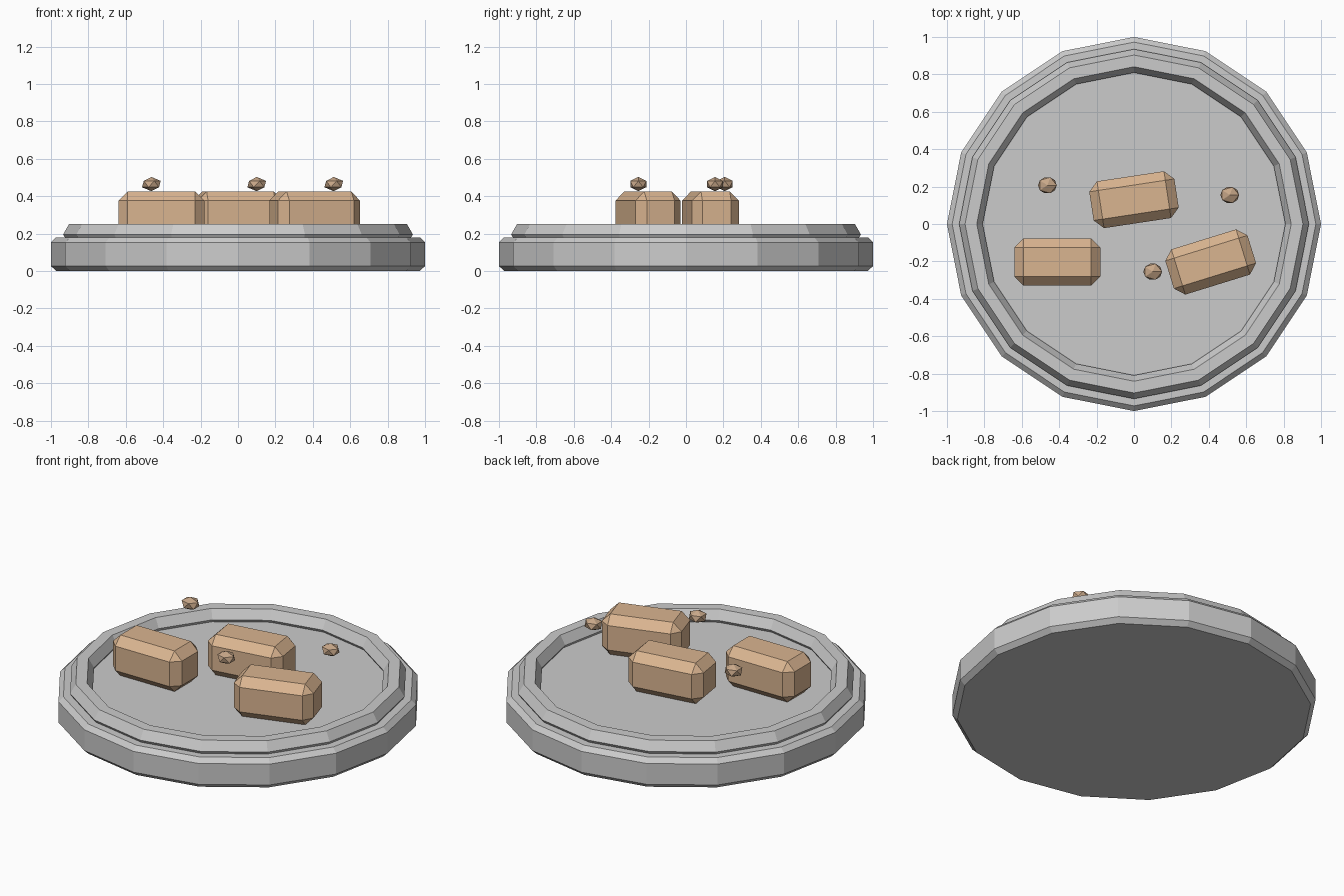
import bpy

if "Cube" in bpy.data.objects:
    bpy.data.objects.remove(bpy.data.objects["Cube"])

def material(name, color):
    m = bpy.data.materials.new(name)
    m.diffuse_color = color
    m.use_nodes = True
    m.node_tree.nodes["Principled BSDF"].inputs["Base Color"].default_value = m.diffuse_color
    return m

crust = material("crust", (0.70, 0.46, 0.28, 1))
crumb_brown = material("crumb_brown", (0.58, 0.39, 0.25, 1))

def finish(name, mat=None, bevel=0.0):
    o = bpy.context.object
    o.name = name
    bpy.ops.object.transform_apply(location=False, rotation=False, scale=True)
    if mat:
        o.data.materials.append(mat)
    if bevel:
        b = o.modifiers.new("chamfer", 'BEVEL')
        b.width = bevel
        b.segments = 1
        b.limit_method = 'ANGLE'  # keeps the shallow side edges sharp
    return o

# Plate: chamfered 16-sided disc
bpy.ops.mesh.primitive_cylinder_add(vertices=16, radius=1, depth=0.18, location=(0, 0, 0.09))
finish("plate", bevel=0.027)

# Raised rim: hexagonal-section ring half sunk into the plate
bpy.ops.mesh.primitive_torus_add(major_segments=16, minor_segments=6, major_radius=0.872,
                                 minor_radius=0.063, location=(0, 0, 0.196))
finish("plate_rim")

# Chamfered bread pieces resting on the plate
for i, (x, y, turn) in enumerate([(-0.41, -0.203, 0), (0, 0.13, 0.15), (0.41, -0.203, 0.3)]):
    bpy.ops.mesh.primitive_cube_add(size=1, location=(x, y, 0.302), rotation=(0, 0, turn))
    bpy.context.object.scale = (0.46, 0.253, 0.246)
    finish(f"bread_piece_{i + 1}", crust, 0.049)

# Flattened crumbs
for i, (x, y) in enumerate([(-0.463, 0.207), (0.10, -0.255), (0.512, 0.155)]):
    bpy.ops.mesh.primitive_ico_sphere_add(subdivisions=1, radius=1, location=(x, y, 0.465))
    bpy.context.object.scale = (0.056, 0.050, 0.038)
    finish(f"crumb_{i + 1}", crumb_brown)
